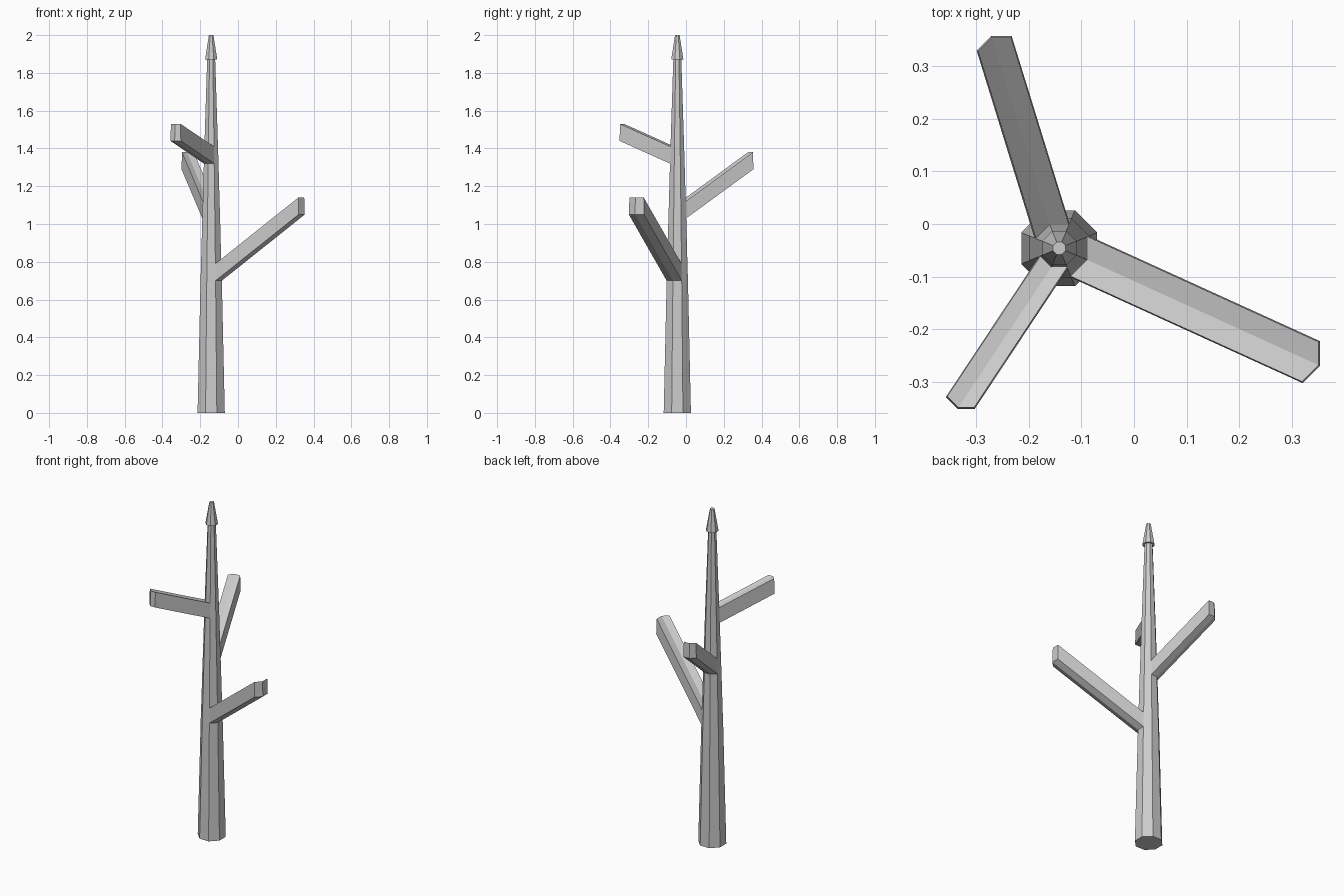
import bpy, bmesh, math
from mathutils import Vector

if "Cube" in bpy.data.objects:
    bpy.data.objects.remove(bpy.data.objects["Cube"])

SIDES = 8
CENTER = (-0.142, -0.046)
bm = bmesh.new()


def ring(z, r):
    return [bm.verts.new((CENTER[0] + r * math.cos(math.radians(22.5 + 45 * i)),
                          CENTER[1] + r * math.sin(math.radians(22.5 + 45 * i)), z))
            for i in range(SIDES)]


# trunk: stacked eight-sided rings, ending in a flared pointed tip
profile = [(0, .078), (.70, .061), (.79, .058), (1.03, .051), (1.12, .048),
           (1.32, .042), (1.41, .039), (1.87, .023), (1.87, .035), (2.0, .013)]
rings = [ring(z, r) for z, r in profile]
bands = []
for low, high in zip(rings, rings[1:]):
    bands.append([bm.faces.new((low[i], low[(i + 1) % SIDES],
                                high[(i + 1) % SIDES], high[i]))
                  for i in range(SIDES)])
bm.faces.new(rings[0][::-1])
bm.faces.new(rings[-1])


# branches: two neighbouring trunk faces pulled outwards and upwards
def branch(band, first, offset):
    faces = [bands[band][first], bands[band][(first + 1) % SIDES]]
    res = bmesh.ops.extrude_face_region(bm, geom=faces)
    verts = [g for g in res["geom"] if isinstance(g, bmesh.types.BMVert)]
    bmesh.ops.translate(bm, verts=verts, vec=Vector(offset))
    for f in faces:
        if f.is_valid:
            bm.faces.remove(f)


branch(1, 6, (.439, -.200, .35))
branch(3, 1, (-.110, .356, .26))
branch(5, 4, (-.177, -.267, .12))

# remove edges left behind inside the branches
bmesh.ops.delete(bm, geom=[e for e in bm.edges if not e.link_faces], context='EDGES')
bmesh.ops.recalc_face_normals(bm, faces=bm.faces)
mesh = bpy.data.meshes.new("tree_trunk")
bm.to_mesh(mesh)
bm.free()
tree = bpy.data.objects.new("tree_trunk", mesh)
bpy.context.collection.objects.link(tree)
